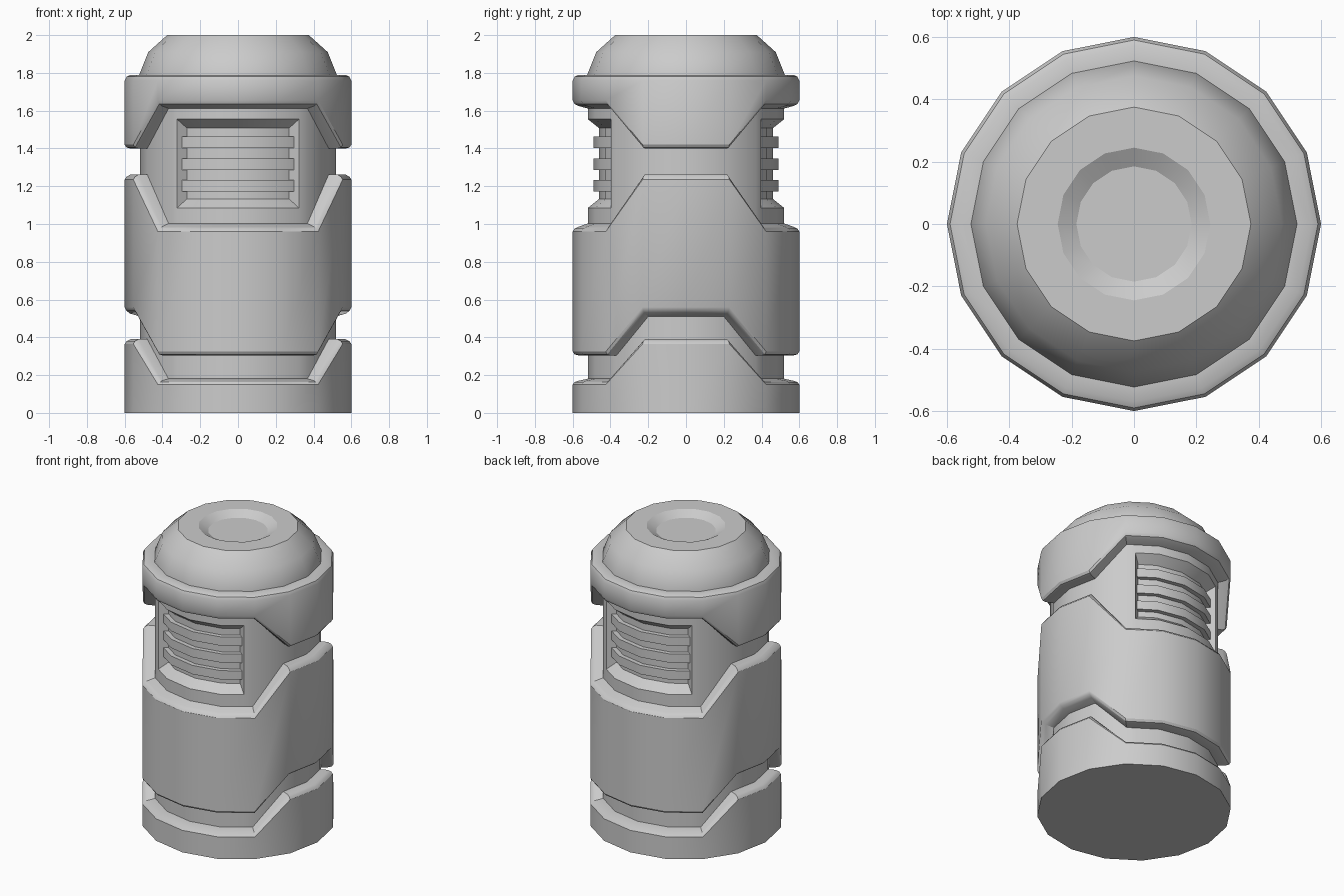
import bpy, bmesh, math

if "Cube" in bpy.data.objects:
    bpy.data.objects.remove(bpy.data.objects["Cube"])

SIDES = 16
STEP = 2 * math.pi / SIDES

grey = bpy.data.materials.new("plain grey")
grey.use_nodes = True
COLOUR = (0.6, 0.6, 0.6, 1)
grey.diffuse_color = COLOUR
grey.node_tree.nodes["Principled BSDF"].inputs["Base Color"].default_value = COLOUR


def finish(name, bm):
    """Turn a bmesh into a shaded object."""
    bmesh.ops.remove_doubles(bm, verts=bm.verts, dist=0.0005)
    mesh = bpy.data.meshes.new(name)
    bm.to_mesh(mesh)
    bm.free()
    mesh.materials.append(grey)
    obj = bpy.data.objects.new(name, mesh)
    bpy.context.collection.objects.link(obj)
    bpy.ops.object.select_all(action='DESELECT')
    obj.select_set(True)
    bpy.context.view_layer.objects.active = obj
    bpy.ops.object.shade_smooth_by_angle(angle=math.radians(30))
    return obj


def skin(bm, rows, closed):
    """Bridge neighbouring rows of vertices with quads."""
    for a, b in zip(rows, rows[1:]):
        n = len(a)
        for i in range(n if closed else n - 1):
            j = (i + 1) % n
            bm.faces.new((a[i], a[j], b[j], b[i]))


def band(name, rings, caps=False):
    """Faceted shell; each ring is (radius, height at sides, height at front and back)."""
    bm = bmesh.new()
    rows = []
    for r, z_side, z_front in rings:
        row = []
        for i in range(SIDES):
            a = i * STEP
            side = abs(math.cos(a)) > 0.9
            row.append(bm.verts.new((r * math.cos(a), r * math.sin(a),
                                     z_side if side else z_front)))
        rows.append(row)
    skin(bm, rows if caps else rows + rows[:1], True)
    if caps:
        bm.faces.new(rows[0])
        bm.faces.new(rows[-1])
    bmesh.ops.recalc_face_normals(bm, faces=bm.faces)
    return finish(name, bm)


# Foot band, closed underneath
band("foot_band", [(0.6, 0, 0), (0.6, 0.365, 0.15), (0.59, 0.38, 0.163),
                   (0.57, 0.39, 0.17), (0.515, 0.39, 0.182)], caps=True)

# Middle band with stepped edges
band("middle_band", [(0.515, 0.51, 0.305), (0.57, 0.525, 0.305), (0.59, 0.54, 0.31),
                     (0.6, 0.56, 0.325), (0.6, 1.235, 0.96), (0.59, 1.25, 0.975),
                     (0.57, 1.262, 0.985), (0.515, 1.262, 1.005)])

# Collar band under the dome
band("collar_band", [(0.515, 1.4, 1.61), (0.57, 1.4, 1.625), (0.59, 1.405, 1.635),
                     (0.6, 1.42, 1.655), (0.6, 1.76, 1.76), (0.59, 1.78, 1.78),
                     (0.57, 1.79, 1.79), (0.515, 1.79, 1.79)])

# Dome cap with a shallow dished top
dome = [(0.523, 1.77), (0.523, 1.79), (0.475, 1.91), (0.375, 2.0), (0.245, 2.0), (0.185, 1.966)]
band("dome_cap", [(r, z, z) for r, z in dome], caps=True)


def facet_point(x, r):
    """Point at x on the front of the faceted circle of radius r."""
    s1, c1 = r * math.sin(STEP), r * math.cos(STEP)
    s2, c2 = r * math.sin(2 * STEP), r * math.cos(2 * STEP)
    t = abs(x)
    if t <= s1:
        y = r + (c1 - r) * t / s1
    else:
        y = c1 + (c2 - c1) * (t - s1) / (s2 - s1)
    return x, -y


def arc(r, w):
    """Front arc of half width w, with points on the facet corners."""
    s = r * math.sin(STEP)
    return [facet_point(x, r) for x in (-w, -s, 0, s, w)]


def loft(bm, levels):
    """Vertex rows from (points, height) levels."""
    return [[bm.verts.new((x, y, z)) for x, y in pts] for pts, z in levels]


def turn_copy(bm):
    """Add a copy turned to the back."""
    copy = bmesh.ops.duplicate(bm, geom=bm.verts[:] + bm.edges[:] + bm.faces[:])["geom"]
    verts = [v for v in copy if isinstance(v, bmesh.types.BMVert)]
    for v in verts:
        v.co.x, v.co.y = -v.co.x, -v.co.y


# Core wall with a vent opening and recess, half built then turned
R, LOW, HIGH = 0.52, 1.085, 1.555
bm = bmesh.new()
corner = lambda k: (R * math.sin(k * STEP), -R * math.cos(k * STEP))
half = ([corner(k) for k in (-4, -3, -2)] + arc(R, 0.323)
        + [corner(k) for k in (2, 3, 4)])
rows = loft(bm, [(half, z) for z in (0.1, LOW, HIGH, 1.78)])
for a, b in zip(rows, rows[1:]):
    for i in range(len(half) - 1):
        if not (a is rows[1] and 3 <= i < 7):
            bm.faces.new((a[i], a[i + 1], b[i + 1], b[i]))
skin(bm, loft(bm, [(arc(R, 0.323), LOW), (arc(0.46, 0.27), LOW + 0.048),
                   (arc(0.46, 0.27), HIGH - 0.048), (arc(R, 0.323), HIGH)]), False)
for end in (0, -1):
    outer, inner = arc(R, 0.323)[end], arc(0.46, 0.27)[end]
    loop = [(outer, LOW), (inner, LOW + 0.048), (inner, HIGH - 0.048), (outer, HIGH)]
    if end == 0:
        loop.reverse()
    bm.faces.new([bm.verts.new((p[0], p[1], z)) for p, z in reversed(loop)])
turn_copy(bm)
bmesh.ops.remove_doubles(bm, verts=bm.verts, dist=0.0005)
bmesh.ops.recalc_face_normals(bm, faces=bm.faces)
finish("core_with_vents", bm)

# Vent slats, front and back
bm = bmesh.new()
for z in (1.172, 1.287, 1.402):
    front, back = arc(0.49, 0.296), arc(0.45, 0.262)
    rows = loft(bm, [(back, z), (front, z), (front, z + 0.06), (back, z + 0.06)])
    skin(bm, rows + rows[:1], False)
    for end in (0, -1):
        bm.faces.new([row[end] for row in rows])
turn_copy(bm)
bmesh.ops.recalc_face_normals(bm, faces=bm.faces)
finish("vent_slats", bm)
